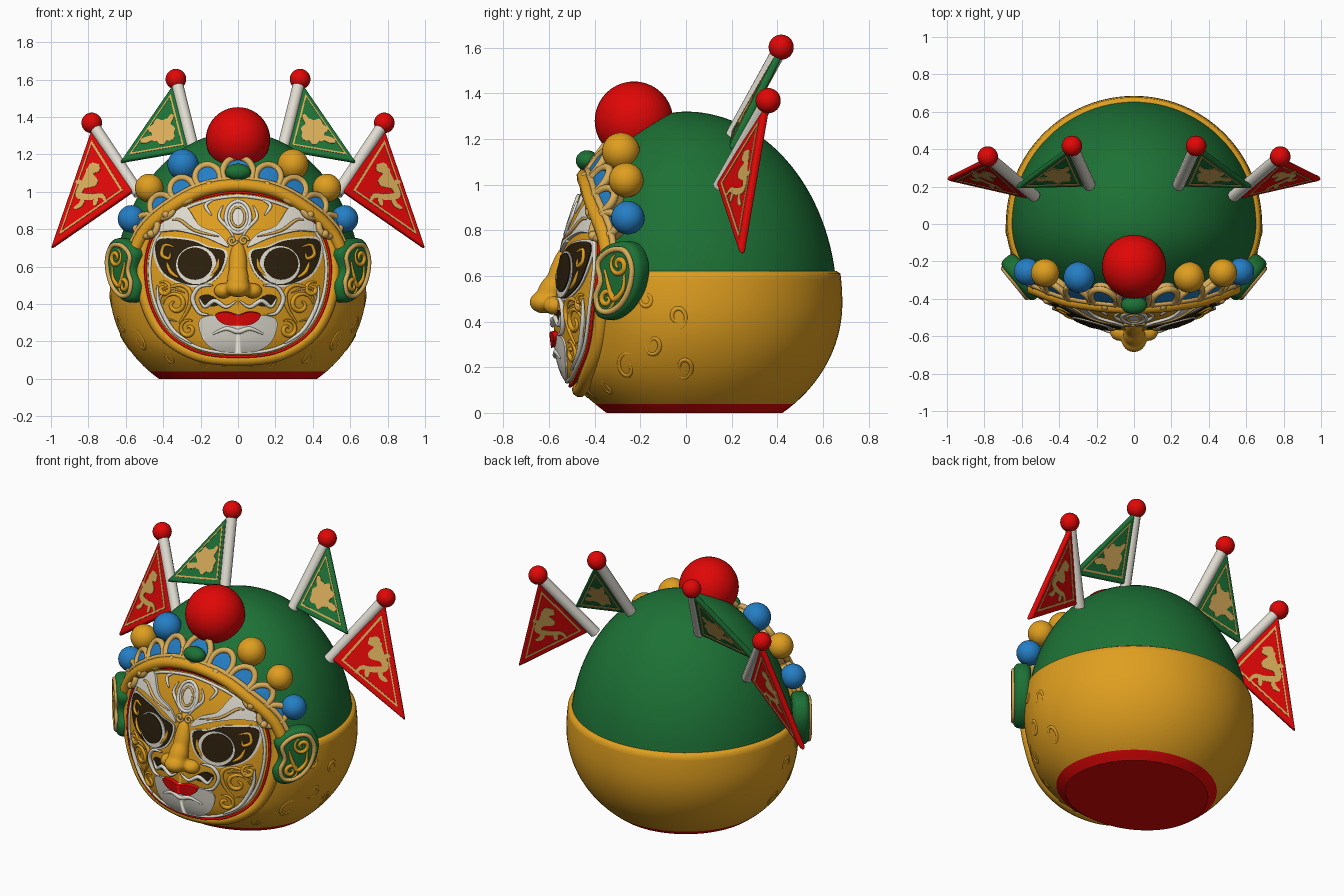
import bpy, bmesh, math
from mathutils import Vector, Matrix

if "Cube" in bpy.data.objects:
    bpy.data.objects.remove(bpy.data.objects["Cube"])

COL = {"gold": (.74, .345, .014), "light_gold": (.68, .41, .10), "green": (.012, .165, .036),
       "red": (.75, .002, .002), "blue": (.018, .21, .56), "white": (.74, .71, .63),
       "dark_brown": (.025, .014, .004)}
MATS = {}
for k, c in COL.items():
    MATS[k] = bpy.data.materials.new(k)
    MATS[k].diffuse_color = (*c, 1)

def add(name, bm, *mats):
    me = bpy.data.meshes.new(name)
    bm.to_mesh(me); bm.free()
    ob = bpy.data.objects.new(name, me)
    bpy.context.collection.objects.link(ob)
    for m in mats: me.materials.append(MATS[m])
    return ob

# ---- head surface: radius by height, flattened toward the front
def R(z):
    q = (z - .48) / (.84 if z > .48 else .61)
    return .685 * math.sqrt(max(1 - q * q, 0))

def K(a, z):
    return .8 + .075 * math.exp(-((z - .14) / .13) ** 2) if math.cos(a) > 0 else 1

def P(a, z, h=0):
    r, e, k = R(z), .002, K(a, z)
    n = Vector((math.sin(a), -math.cos(a) / k, -(R(z + e) - R(z - e)) / (2 * e))).normalized()
    return Vector((r * math.sin(a), -k * r * math.cos(a), z)) + n * h

def S(x, z, h=0):
    a = math.asin(max(-.97, min(.97, x / max(R(z), .01))))
    return P(a, z, h + .026 * math.exp(-(x * x + (z - .34) ** 2) / .035))

def smooth(pts, closed=False, n=6):
    c = len(pts); out = []
    g = (lambda i: pts[i % c]) if closed else (lambda i: pts[max(0, min(c - 1, i))])
    for i in range(c if closed else c - 1):
        a, b, d, e = g(i - 1), g(i), g(i + 1), g(i + 2)
        for j in range(n):
            t = j / n
            out.append(tuple(.5 * (2*b[q] + (d[q]-a[q])*t + (2*a[q]-5*b[q]+4*d[q]-e[q])*t*t
                                   + (3*b[q]-a[q]-3*d[q]+e[q])*t**3) for q in range(2)))
    return out if closed else out + [tuple(pts[-1])]

def sym(half): return half + [(-x, z) for x, z in reversed(half) if x > .001]

def flip(pts, s): return [(s * x, z) for x, z in pts]

def oval(cx, cz, rx, rz, n=28):
    return [(cx + rx * math.cos(i * math.tau / n), cz + rz * math.sin(i * math.tau / n)) for i in range(n)]

def spiral(cx, cz, r, turns, start, d=1, n=26):
    return [(cx + r * (1 - .8*i/n) * math.cos(start + d*turns*math.tau*i/n),
             cz + r * (1 - .8*i/n) * math.sin(start + d*turns*math.tau*i/n)) for i in range(n + 1)]

def plate(name, pts, h, mat, t=.03):
    """Outline in x,z draped on the head surface, with side walls."""
    bm = bmesh.new()
    f = bm.faces.new([bm.verts.new((x, 0, z)) for x, z in pts])
    f.normal_update()
    if f.normal.y > 0: f.normal_flip()
    bmesh.ops.triangulate(bm, faces=bm.faces[:])
    for ax in (0, 2):
        lo, hi = min(p[ax // 2] for p in pts), max(p[ax // 2] for p in pts)
        v = math.floor(lo / .03) * .03 + .03
        while v < hi:
            co, no = Vector(), Vector(); co[ax] = v; no[ax] = 1
            bmesh.ops.bisect_plane(bm, geom=bm.verts[:] + bm.edges[:] + bm.faces[:],
                                   plane_co=co, plane_no=no)
            v += .03
    for f in bm.faces: f.smooth = True
    rim = [e for e in bm.edges if e.is_boundary]
    for e in rim: e.smooth = False
    new = {g for g in bmesh.ops.extrude_edge_only(bm, edges=rim)["geom"] if isinstance(g, bmesh.types.BMVert)}
    for v in bm.verts: v.co = S(v.co.x, v.co.z, h - t if v in new else h)
    return add(name, bm, mat)

def tube(name, paths, r, mat, closed=False, taper=False):
    cu = bpy.data.curves.new(name, 'CURVE')
    cu.dimensions = '3D'; cu.bevel_depth = r; cu.bevel_resolution = 3; cu.use_fill_caps = True
    for p in paths:
        sp = cu.splines.new('POLY'); sp.points.add(len(p) - 1); sp.use_cyclic_u = closed
        for i, q in enumerate(p):
            sp.points[i].co = (*q, 1)
            if taper: sp.points[i].radius = .35 + .65 * math.sin(math.pi * i / (len(p) - 1))
    ob = bpy.data.objects.new(name, cu)
    bpy.context.collection.objects.link(ob)
    cu.materials.append(MATS[mat])
    bpy.ops.object.select_all(action='DESELECT')
    ob.select_set(True); bpy.context.view_layer.objects.active = ob
    bpy.ops.object.convert(target='MESH')

def on(pts, h): return [S(x, z, h) for x, z in pts]

def ball(name, c, s, mat, *more):
    """Ellipsoid; extra (centre, size, tilt) entries are fused into it."""
    bm = bmesh.new()
    for c, s, rot in ((c, s, 0), *more):
        s = s if isinstance(s, tuple) else (s, s, s)
        bmesh.ops.create_uvsphere(bm, u_segments=32, v_segments=20, radius=1,
            matrix=Matrix.Translation(c) @ Matrix.Rotation(rot, 4, 'X') @ Matrix.Diagonal((*s, 1)))
    for f in bm.faces: f.smooth = True
    return add(name, bm, mat)

def prism(name, pts, fr, t, mat, bev=0, soft=False):
    """Outline in a plane (origin, u, v, n), thickened both ways."""
    o, u, v, n = fr
    bm = bmesh.new()
    f = bm.faces.new([bm.verts.new(o + u * x + v * y - n * t / 2) for x, y in pts])
    g = bmesh.ops.extrude_face_region(bm, geom=[f])["geom"]
    bmesh.ops.translate(bm, vec=n * t, verts=[e for e in g if isinstance(e, bmesh.types.BMVert)])
    bmesh.ops.recalc_face_normals(bm, faces=bm.faces[:])
    for f in bm.faces: f.smooth = soft
    ob = add(name, bm, mat)
    if bev:
        m = ob.modifiers.new("bevel", 'BEVEL'); m.width = bev; m.segments = 4; m.angle_limit = .7

def shell(name, rings, mats, rule):
    bm = bmesh.new(); N = 96; prev = None
    for r, z in rings:
        cur = []
        for i in range(N):
            a = i * math.tau / N
            cur.append(bm.verts.new((r * math.sin(a), -K(a, z) * r * math.cos(a), z)))
        if prev:
            for i in range(N): bm.faces.new((prev[i], prev[(i+1) % N], cur[(i+1) % N], cur[i]))
        else: bm.faces.new(cur[::-1])
        prev = cur
    bm.faces.new(prev)
    bmesh.ops.recalc_face_normals(bm, faces=bm.faces[:])
    for f in bm.faces:
        f.smooth = len(f.verts) == 4
        f.material_index = rule(f.calc_center_median().z)
    add(name, bm, *mats)

# ---- head: gold lower bowl with red base, green cap
zs = [0, .02, .04] + [.04 + .57 * i / 22 for i in range(1, 23)]
shell("lower_head", [(R(z), z) for z in zs] + [(.66, .621), (.63, .622)], ("gold", "red"), lambda z: int(z < .04))
ang = [math.asin(.13 / .84) + (math.pi / 2 - .18) * i / 28 for i in range(29)]
shell("cap", [(.966 * R(.48 + .84 * math.sin(a)), .48 + .84 * math.sin(a)) for a in ang], ("green",), lambda z: 0)

# ---- face mask with rims
half = [(0, .13), (.2, .15), (.36, .24), (.45, .38), (.485, .55), (.47, .7), (.4, .83), (.25, .94), (0, .99)]
mask = smooth(smooth(sym(half), True, 3), True, 3)
plate("face_mask", mask, .012, "gold", .05)
def grow(k): return [(x * k, .56 + (z - .56) * k) for x, z in mask]
tube("face_white_line", [on(grow(.955), .013)], .009, "white", True)
tube("face_red_line", [on(grow(1.0), .014)], .007, "red", True)
tube("face_gold_rim", [on(grow(1.065), -.006)], .034, "gold", True)

# ---- eyes, brows, mouth corners
eye = smooth([(.07, .67), (.16, .70), (.25, .735), (.41, .74), (.425, .65), (.37, .55), (.23, .50), (.11, .55)], True)
brow = smooth([(.05, .70), (.1, .77), (.2, .815), (.27, .91), (.34, .87), (.425, .785), (.31, .785), (.17, .75)], True)
for s in (1, -1):
    E = flip(eye, s)
    plate("eye_surround", [(s*.24 + (x - s*.24) * 1.08, .62 + (z - .62) * 1.08) for x, z in E], .018, "white")
    plate("eye_dark", E, .023, "dark_brown")
    plate("eye_white", oval(s * .215, .605, .105, .1), .029, "white")
    plate("pupil", oval(s * .222, .612, .088, .084), .034, "dark_brown")
    plate("brow", flip(brow, s), .026, "white")
    tube("brow_line", [on(flip(smooth([(.1, .755), (.22, .785), (.3, .84), (.34, .84)]), s), .027)], .009, "light_gold", taper=True)
    tube("eye_gold_curl", [on(flip(smooth(p), s), .024) for p in (
        [(.33, .70), (.38, .71), (.395, .66), (.36, .64), (.35, .67)],
        [(.37, .62), (.35, .57), (.31, .54)], [(.1, .64), (.11, .59), (.15, .54)])], .01, "gold", taper=True)
    plate("mouth_shadow", flip(smooth([(.09, .41), (.15, .45), (.2, .44), (.19, .40), (.13, .39)], True), s), .018, "dark_brown")
    tube("moustache", [on(flip(smooth(p), s), .022) for p in (
        [(.01, .42), (.06, .39), (.12, .42), (.17, .39), (.2, .43)],
        [(.13, .50), (.2, .49), (.235, .43), (.2, .36), (.15, .35)],
        [(.42, .5), (.41, .4), (.34, .27), (.24, .2)])], .012, "white", taper=True)
    tube("forehead_stroke", [on(flip(smooth(p), s), .016) for p in (
        [(.02, .75), (.05, .8), (.1, .86), (.08, .92)], [(.14, .87), (.17, .92), (.13, .95)])], .01, "white", taper=True)
    # raised cheek scrolls
    tube("cheek_scroll", [on(flip(p, s), .013) for p in (
        spiral(.33, .40, .065, 1.2, 0), spiral(.26, .27, .05, 1.2, 2, -1),
        smooth([(.39, .48), (.3, .5), (.25, .46), (.26, .38), (.31, .3)]), spiral(.39, .48, .04, 1.2, 1))],
        .013, "gold", taper=True)
    tube("cheek_highlight", [on(flip(smooth([(.28, .46), (.35, .48), (.41, .43), (.39, .34), (.32, .31)]), s), .015)], .008, "light_gold", taper=True)

# ---- forehead ornament
plate("forehead_disc", oval(0, .86, .06, .08), .016, "white")
tube("forehead_ring", [on(oval(0, .86, .036, .052), .017)], .007, "light_gold", True)
tube("forehead_outer_ring", [on(oval(0, .86, .064, .083), .015)], .01, "white", True)
tube("brow_flower", [on(spiral(s * .03, .735, .025, 1.2, 0, s), .018) for s in (1, -1)], .008, "light_gold")

# ---- nose, fused from ellipsoids
nose = ball("nose", (0, -.622, .485), (.066, .064, .05), "gold",
            ((0, -.56, .6), (.05, .045, .15), -.3), ((0, -.592, .535), (.058, .055, .09), -.5),
            ((.08, -.575, .47), (.05, .05, .042), 0), ((-.08, -.575, .47), (.05, .05, .042), 0))
m = nose.modifiers.new("fuse", 'REMESH'); m.mode = 'VOXEL'; m.voxel_size = .009; m.use_smooth_shade = True
m = nose.modifiers.new("soften", 'SMOOTH'); m.iterations = 8

# ---- chin and lips
plate("chin_beard", smooth([(-.2, .32), (-.1, .35), (.1, .35), (.2, .32), (.18, .22), (.11, .165), (0, .155), (-.11, .165), (-.18, .22)], True), .02, "white")
tube("chin_fold", [on(smooth([(-.13, .25), (-.06, .28), (0, .265), (.06, .28), (.13, .25)]), .018)], .014, "white", taper=True)
plate("lips", smooth([(-.115, .35), (-.06, .366), (0, .352), (.06, .366), (.115, .35), (.075, .308), (0, .3), (-.075, .308)], True), .034, "red")

# ---- low relief scrolls on the gold bowl
rel = []
for s in (1, -1):
    for a, z, r, st in ((1.05, .2, .07, 0), (1.3, .3, .06, 2), (1.5, .42, .06, 4), (1.25, .5, .05, 1), (1.55, .2, .06, 3), (.75, .11, .035, 1), (.35, .085, .03, 3), (.15, .085, .025, 0)):
        rel.append([P(s * (a + (x - a) * 1.5), y, -.007) for x, y in spiral(a, z, r, 1.3, st)])
tube("bowl_scrolls", rel, .012, "gold", taper=True)

# ---- headband and scalloped crown
band = smooth([(-.54, .66), (-.48, .78), (-.37, .885), (-.2, .985), (0, 1.02), (.2, .985), (.37, .885), (.48, .78), (.54, .66)])
tube("headband", [on(band, .03)], .034, "gold")
tube("headband_trim", [on([(x * 1.03, z + .03) for x, z in band], .035)], .015, "light_gold")
for x, z, r in [(0, 1.085, .085)] + [(s * a, b, c) for s in (1, -1) for a, b, c in
        ((.155, 1.06, .07), (.285, .995, .068), (.39, .91, .065), (.47, .81, .06))]:
    plate("scallop_back", oval(x, z, r, r), .03, "light_gold", .05)
    plate("scallop_inlay", oval(x, z, r * .72, r * .72), .036, "blue")
    tube("scallop_ring", [on(oval(x, z, r * .92, r * .92), .032)], .018, "light_gold", True)
    ball("scallop_bead", S(x * .94, z - .045, .04), .022, "light_gold")
ball("crown_jewel", P(0, 1.075, .055), (.07, .05, .045), "green")

# ---- pompoms
ball("top_pompom", (0, -.228, 1.28), .172, "red")
for s in (1, -1):
    ball("upper_pompom", (s * .294, -.285, 1.145), .083, "gold" if s > 0 else "blue")
    ball("middle_pompom", (s * .475, -.262, 1.02), .076, "gold")
    ball("lower_pompom", (s * .57, -.255, .855), .073, "blue")

# ---- ears with scrolls
lobe = smooth([(-.12, .1), (-.03, .165), (.08, .165), (.135, .08), (.12, -.03), (.06, -.12), (-.03, -.168), (-.11, -.155), (-.135, -.08), (-.1, 0)], True)
for s in (1, -1):
    fr = (Vector((s * .597, -.285, .578)), Vector((s * .63, .777, 0)), Vector((0, 0, 1)), Vector((s * .777, -.63, 0)))
    prism("ear", lobe, fr, .1, "green", .035, True)
    onear = lambda pts, h=.05: [fr[0] + fr[1] * x + fr[2] * y + fr[3] * h for x, y in pts]
    tube("ear_rim", [onear([(x * .74, y * .8) for x, y in lobe])], .013, "light_gold", True)
    tube("ear_scroll", [onear(p) for p in (spiral(.03, .07, .05, 1.4, 2), spiral(-.04, -.08, .045, 1.4, 5),
        smooth([(.06, .03), (.05, -.04), (0, -.08), (-.03, -.02), (-.05, .05)]))], .013, "gold", taper=True)

# ---- flags on poles
def flag(s, mat, base, top, corners, emblems):
    b, t = (Vector((s * p[0], p[1], p[2])) for p in (base, top))
    tube("flag_pole", [[b, t]], .032, "white")
    ball("pole_ball", t, .055, "red")
    A = [Vector((s * p[0], p[1], p[2])) for p in corners]
    o = sum(A, Vector()) / 3
    n = (A[1] - A[0]).cross(A[2] - A[0]).normalized()
    u = Vector((s, 0, 0)); u = (u - n * u.dot(n)).normalized()
    v = n.cross(u)
    if v.z < 0: v = -v
    fr = (o, u, v, n)
    tri = [((p - o).dot(u), (p - o).dot(v)) for p in A]
    prism("flag", tri, fr, .032, mat, .012)
    for i in range(3):
        p, q = tri[i], tri[(i + 1) % 3]
        prism("flag_border", [(p[0]*.78, p[1]*.78), (q[0]*.78, q[1]*.78), (q[0]*.71, q[1]*.71), (p[0]*.71, p[1]*.71)], fr, .037, "light_gold")
    for e in emblems: prism("flag_emblem", e, fr, .038, "light_gold")

def strip(pts, w):
    c = smooth(pts); L, Q = [], []
    for i, p in enumerate(c):
        a, b = c[max(0, i - 1)], c[min(len(c) - 1, i + 1)]
        d = Vector((b[0] - a[0], b[1] - a[1])).normalized()
        k = w * (.3 + .7 * math.sin(math.pi * (i + .5) / len(c)))
        L.append((p[0] - d.y * k, p[1] + d.x * k)); Q.append((p[0] + d.y * k, p[1] - d.x * k))
    return L + Q[::-1]

serpent = [strip([(-.05, .12), (.0, .13), (.0, .07), (-.02, .03), (.05, .02), (.07, -.03), (0, -.05), (-.06, -.05), (-.09, -.09)], .02),
           strip([(-.05, .1), (-.01, .105), (.03, .1)], .022), strip([(.04, .03), (.09, .05)], .014),
           strip([(.04, -.03), (.06, -.08), (.1, -.1)], .014), strip([(-.03, -.05), (-.02, -.1)], .014)]
cloud = [[((.068 + .007 * math.sin(7 * a) + .006 * math.sin(4 * a)) * math.cos(a) - .005,
           (.075 + .009 * math.sin(7 * a)) * math.sin(a)) for a in (i * math.tau / 48 for i in range(48))],
         strip([(.03, -.03), (.08, -.05), (.11, -.06)], .018), strip([(-.03, .03), (-.06, .1)], .015)]
for s in (1, -1):
    flag(s, "red", (.53, .147, .99), (.782, .36, 1.368),
         [(.775, .355, 1.345), (.56, .145, 1.0), (.998, .245, .695)], serpent)
    flag(s, "green", (.225, .18, 1.17), (.332, .417, 1.602),
         [(.345, .41, 1.57), (.255, .21, 1.22), (.63, .2, 1.155)], cloud)

for m in bpy.data.materials:
    if m.users and not m.is_grease_pencil:
        m.use_nodes = True
        m.node_tree.nodes["Principled BSDF"].inputs["Base Color"].default_value = m.diffuse_color
